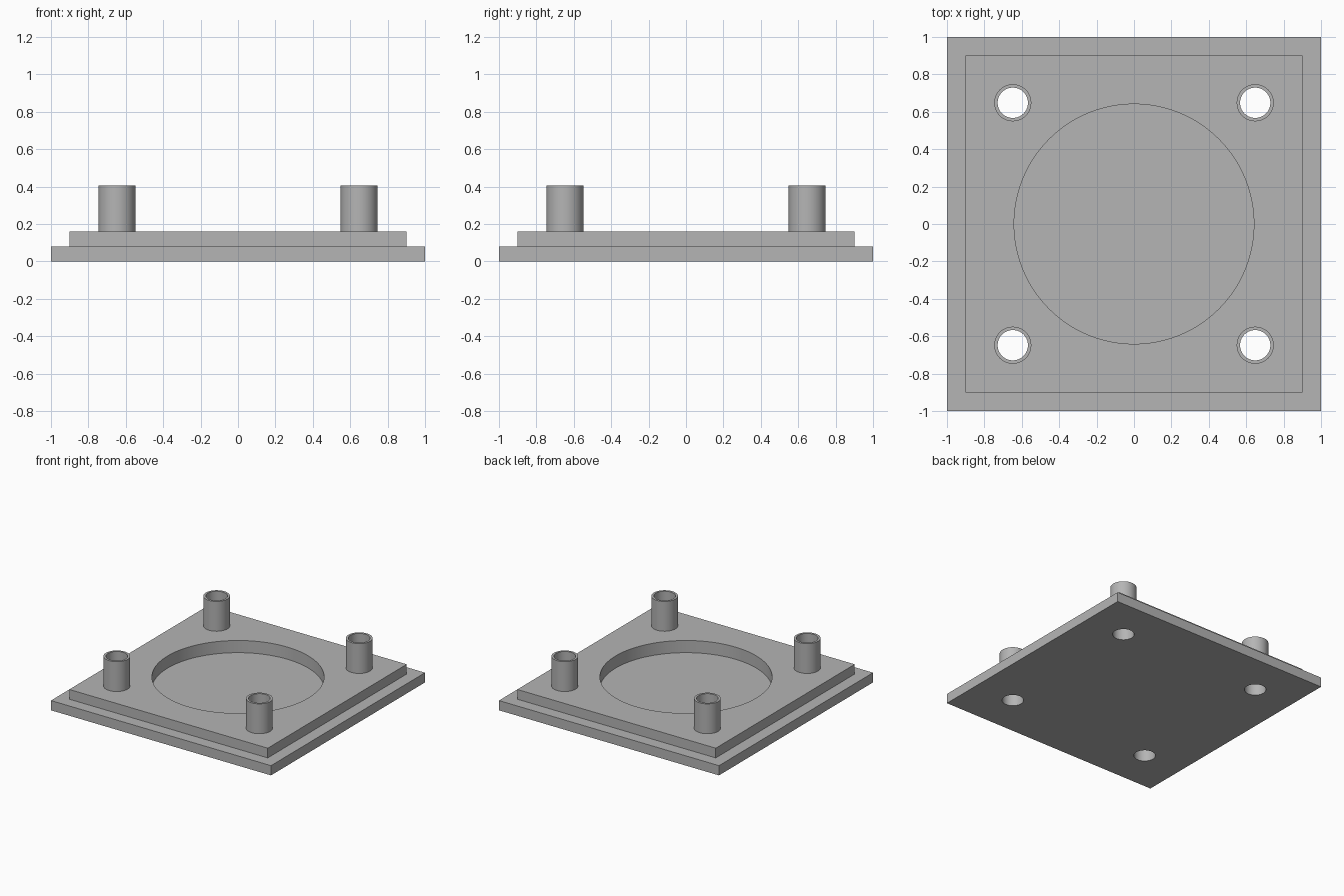
import bpy
from math import radians

cube = bpy.data.objects.get("Cube")
if cube:
    bpy.data.objects.remove(cube, do_unlink=True)

PLATE, TOP = 0.08, 0.16      # base thickness, raised panel height
POST_TOP, POST_AT = 0.405, 0.648
POST_R, BORE_R, RECESS_R, RECESS_Z = 0.099, 0.081, 0.641, 0.06

grey = bpy.data.materials.new("plain grey")
grey.use_nodes = True
colour = (0.46, 0.46, 0.46, 1)
grey.diffuse_color = colour
grey.node_tree.nodes["Principled BSDF"].inputs["Base Color"].default_value = colour


def finish(name):
    ob = bpy.context.object
    ob.name = name
    ob.data.materials.append(grey)
    return ob


def slab(name, half, z0, z1):
    bpy.ops.mesh.primitive_cube_add(size=1, location=(0, 0, (z0 + z1) / 2))
    bpy.context.object.scale = (2 * half, 2 * half, z1 - z0)
    bpy.ops.object.transform_apply(location=False, rotation=False, scale=True)
    return finish(name)


def rod(name, radius, x, y, z0, z1, sides=64):
    bpy.ops.mesh.primitive_cylinder_add(
        vertices=sides, radius=radius, depth=z1 - z0, location=(x, y, (z0 + z1) / 2))
    return finish(name)


def boolean(target, tool, operation):
    mod = target.modifiers.new(operation.title(), 'BOOLEAN')
    mod.operation, mod.object, mod.solver = operation, tool, 'EXACT'
    bpy.context.view_layer.objects.active = target
    bpy.ops.object.modifier_apply(modifier=mod.name)
    bpy.data.objects.remove(tool, do_unlink=True)


# Stepped square plate
body = slab("mounting_plate", 1, 0, PLATE)
boolean(body, slab("raised_panel", 0.902, PLATE / 2, TOP), 'UNION')

# Round recess
boolean(body, rod("recess_cutter", RECESS_R, 0, 0, RECESS_Z, 1, 128), 'DIFFERENCE')

# Hollow corner posts, bored right through the plate
corners = [(x, y) for x in (-POST_AT, POST_AT) for y in (-POST_AT, POST_AT)]
for x, y in corners:
    boolean(body, rod("corner_post", POST_R, x, y, PLATE, POST_TOP), 'UNION')
for x, y in corners:
    boolean(body, rod("bore_cutter", BORE_R, x, y, -1, 1), 'DIFFERENCE')

bpy.ops.object.select_all(action='DESELECT')
body.select_set(True)
bpy.context.view_layer.objects.active = body
bpy.ops.object.shade_smooth_by_angle(angle=radians(30))
